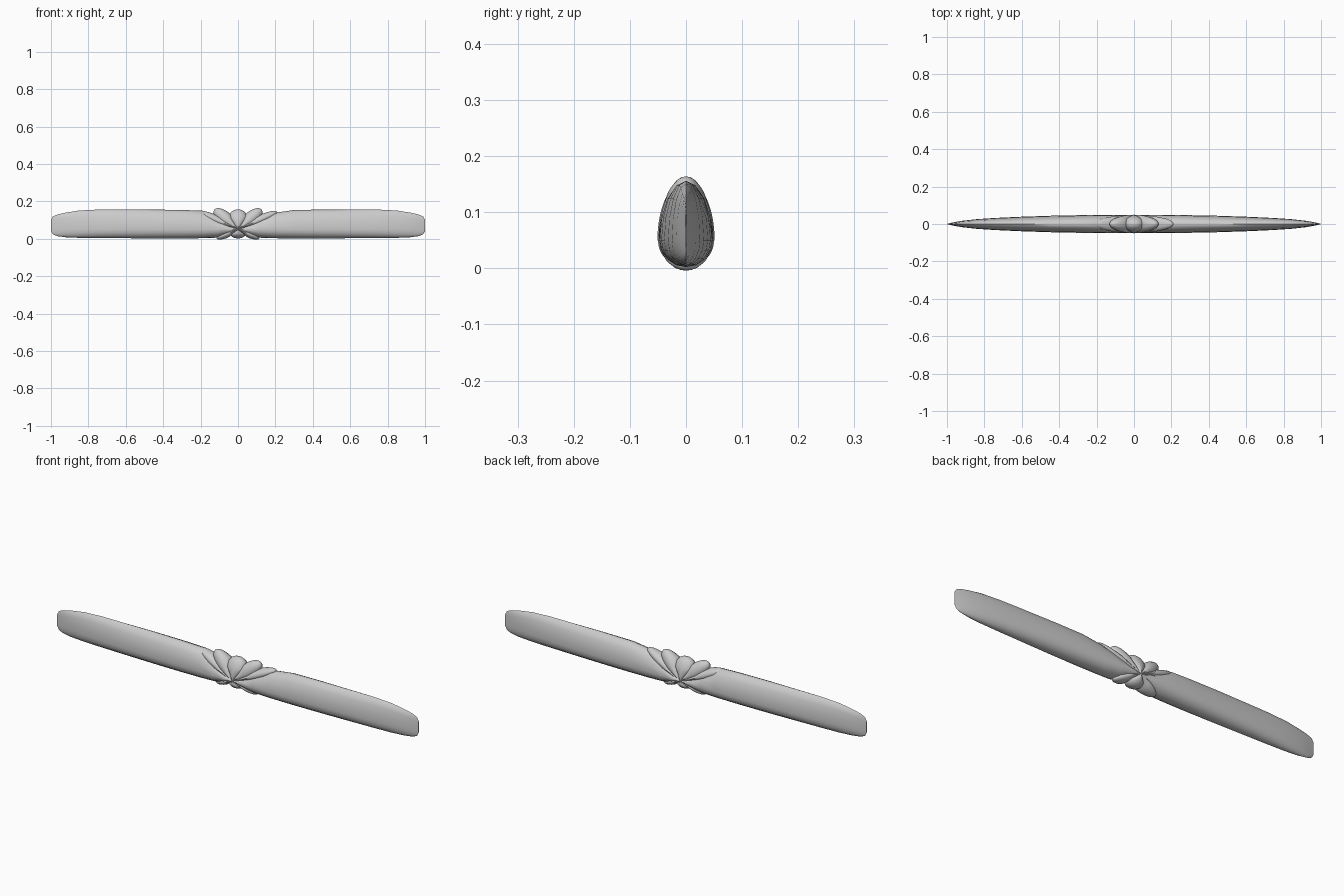
import bpy, math
from mathutils import Vector

cube = bpy.data.objects.get("Cube")
if cube:
    bpy.data.objects.remove(cube)

grey = bpy.data.materials.new("light_grey")
grey.use_nodes = True
COLOUR = (0.6, 0.6, 0.6, 1)
grey.diffuse_color = COLOUR
grey.node_tree.nodes["Principled BSDF"].inputs["Base Color"].default_value = COLOUR

KNOT = Vector((0, 0, 0.05))   # all folds gather on this line
SIDES = 16


def loft(name, stations, angle=0.0, mirror=False):
    """Stations are (distance, upper half, lower half, depth) along a direction."""
    along = Vector((math.cos(angle), 0, math.sin(angle)))
    across = Vector((-along.z, 0, along.x))
    verts, faces = [], []
    for dist, up, down, depth in stations:
        for i in range(SIDES):
            a = math.tau * i / SIDES
            s = math.sin(a)
            p = KNOT + along * dist + across * s * (up if s > 0 else down)
            p.y = depth * math.cos(a)
            if mirror:
                p.x = -p.x
            verts.append(p)
    for r in range(len(stations) - 1):
        for i in range(SIDES):
            j = (i + 1) % SIDES
            a, b = r * SIDES, (r + 1) * SIDES
            f = (a + i, a + j, b + j, b + i)
            faces.append(f if mirror else f[::-1])
    first = tuple(range(SIDES))
    last = tuple(range(len(verts) - SIDES, len(verts)))
    faces += [first[::-1], last] if mirror else [first, last[::-1]]
    # wind everything outward
    faces = [f[::-1] for f in faces]
    mesh = bpy.data.meshes.new(name)
    mesh.from_pydata(verts, [], faces)
    mesh.materials.append(grey)
    obj = bpy.data.objects.new(name, mesh)
    bpy.context.collection.objects.link(obj)
    bpy.ops.object.select_all(action="DESELECT")
    obj.select_set(True)
    bpy.context.view_layer.objects.active = obj
    bpy.ops.object.shade_smooth_by_angle(angle=math.radians(50))


def fold(name, angle, length, width, depth, mirror=False):
    """Rounded petal, pinched at the knot and domed at its tip."""
    steps = 14
    rows = []
    for k in range(steps + 1):
        t = k / steps
        t = 1 - (1 - t) ** 1.6
        dome = math.sqrt(max(0, 1 - t ** 2))
        w = width * min(1, 0.08 + 1.75 * t) * math.sqrt(max(0, 1 - t ** 4))
        rows.append((t * length, max(w, 0.001), max(w, 0.001), max(depth * dome, 0.001)))
    loft(name, rows, math.radians(angle), mirror)


# Long tapered wings of the bow
outer = [(0.3, 0.104, 0.048, 0.047), (0.45, 0.106, 0.048, 0.044),
         (0.6, 0.106, 0.047, 0.039), (0.75, 0.106, 0.046, 0.032),
         (0.85, 0.101, 0.045, 0.025), (0.92, 0.09, 0.042, 0.017),
         (0.965, 0.08, 0.036, 0.009), (0.99, 0.069, 0.026, 0.003),
         (1.0, 0.052, 0.008, 0.001)]
for side, mirror, rise in (("left", False, 0.088), ("right", True, 0.1)):
    inner = [(0.0, 0.004, 0.008, 0.049), (0.05, 0.03, 0.03, 0.049),
             (0.11, 0.062, 0.044, 0.049), (0.19, rise, 0.047, 0.048)]
    loft(side + "_wing", inner + outer, 0, mirror)
    # Gathered folds beside the knot
    fold(side + "_upper_fold", 40, 0.165, 0.04, 0.049, mirror)
    fold(side + "_middle_fold", 24, 0.23, 0.026, 0.048, mirror)
    fold(side + "_lower_fold", -22, 0.125, 0.022, 0.048, mirror)

# Centre folds
fold("centre_upper_fold", 90, 0.107, 0.056, 0.051)
fold("centre_lower_fold", -90, 0.048, 0.042, 0.05)
